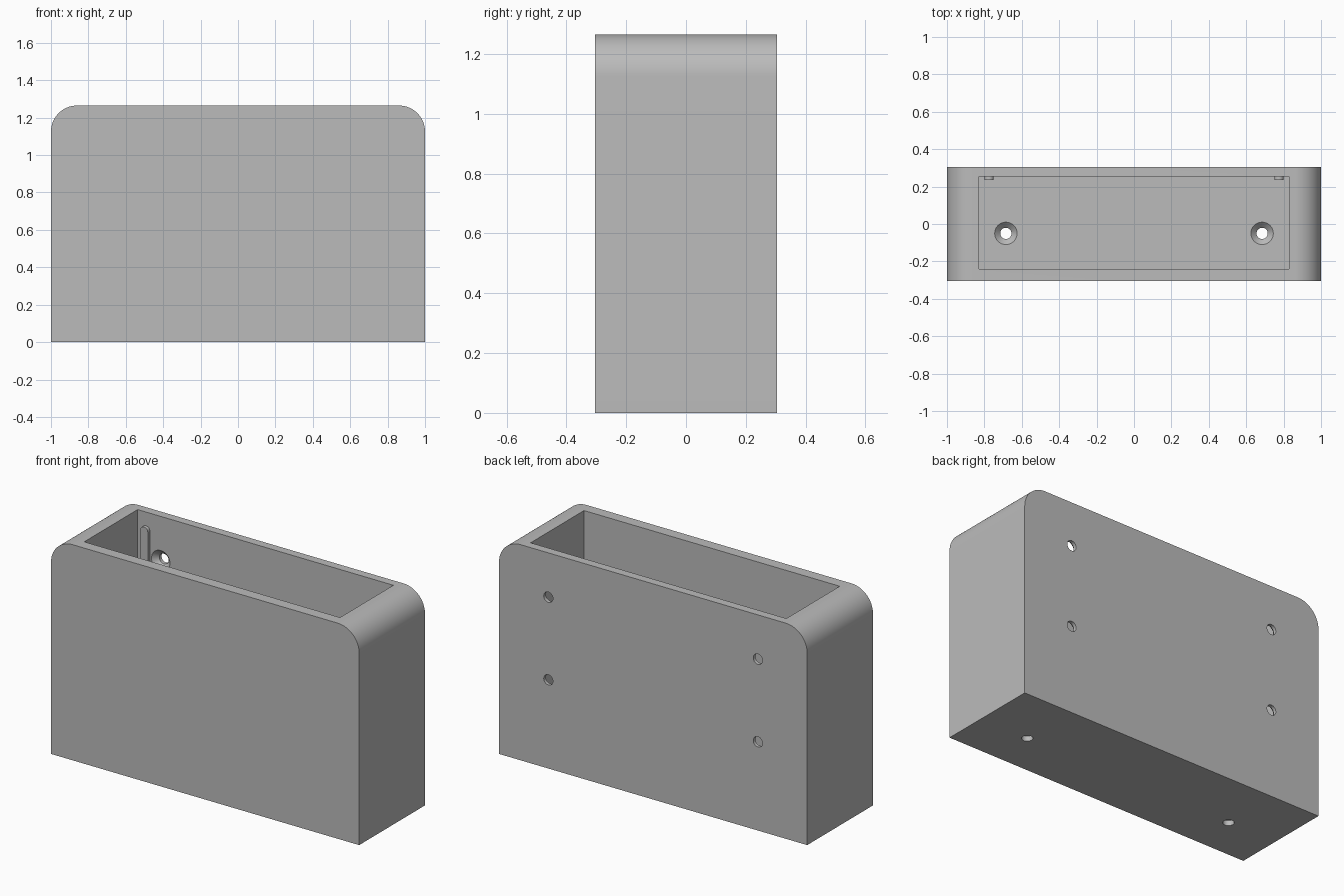
import bpy, bmesh, math
from mathutils import Matrix, Vector

if "Cube" in bpy.data.objects:
    bpy.data.objects.remove(bpy.data.objects["Cube"])

W, D, H, R = 1.0, 0.305, 1.265, 0.14      # half width, half depth, height, corner radius
FLOOR, BACK = 0.06, 0.255                 # floor top, inner face of back wall

grey = bpy.data.materials.new("grey")
grey.diffuse_color = (0.5, 0.5, 0.5, 1)
grey.use_nodes = True
grey.node_tree.nodes["Principled BSDF"].inputs["Base Color"].default_value = grey.diffuse_color


def make(name, bm):
    bmesh.ops.recalc_face_normals(bm, faces=bm.faces[:])
    me = bpy.data.meshes.new(name)
    bm.to_mesh(me)
    bm.free()
    ob = bpy.data.objects.new(name, me)
    bpy.context.collection.objects.link(ob)
    me.materials.append(grey)
    return ob


def prism(name, profile, y0, y1):
    """Extrude an x-z outline along y."""
    bm = bmesh.new()
    face = bm.faces.new([bm.verts.new((x, y0, z)) for x, z in profile])
    ext = bmesh.ops.extrude_face_region(bm, geom=[face])
    verts = [v for v in ext["geom"] if isinstance(v, bmesh.types.BMVert)]
    bmesh.ops.translate(bm, verts=verts, vec=(0, y1 - y0, 0))
    return make(name, bm)


def arc(cx, cz, r, a0, a1, n):
    return [(cx + r * math.cos(math.radians(a0 + (a1 - a0) * i / n)),
             cz + r * math.sin(math.radians(a0 + (a1 - a0) * i / n))) for i in range(n + 1)]


def screw_hole(name, inner_face, axis, wall):
    """Countersunk hole cutter; axis points from the inside outward."""
    bm = bmesh.new()
    n, profile = 32, [(0.06, -0.03), (0.06, 0), (0.03, 0.03), (0.03, wall + 0.03)]
    rings = [[bm.verts.new((r * math.cos(2 * math.pi * i / n), r * math.sin(2 * math.pi * i / n), t))
              for i in range(n)] for r, t in profile]
    for a, b in zip(rings, rings[1:]):
        for i in range(n):
            j = (i + 1) % n
            bm.faces.new((a[i], a[j], b[j], b[i]))
    bm.faces.new(rings[0])
    bm.faces.new(rings[-1])
    rot = Vector((0, 0, 1)).rotation_difference(Vector(axis)).to_matrix().to_4x4()
    bm.transform(Matrix.Translation(inner_face) @ rot)
    return make(name, bm)


# Holder body with two rounded top corners
body = prism("holder_body", [(-W, 0), (W, 0)] + arc(W - R, H - R, R, 0, 90, 20)
             + arc(-W + R, H - R, R, 90, 180, 20), -D, D)

# Open pocket, floor drain/screw holes and back wall screw holes
cutters = [prism("pocket_cutter", [(-0.83, FLOOR), (0.83, FLOOR), (0.83, 2), (-0.83, 2)], -0.24, BACK)]
for s in (-1, 1):
    cutters.append(screw_hole("floor_hole_cutter", (s * 0.685, -0.05, FLOOR), (0, 0, -1), FLOOR))
    for z in (0.52, 1.005):
        cutters.append(screw_hole("back_hole_cutter", (s * 0.68, BACK, z), (0, 1, 0), D - BACK))

bpy.context.view_layer.objects.active = body
body.select_set(True)
for c in cutters:
    mod = body.modifiers.new("cut", 'BOOLEAN')
    mod.object, mod.operation, mod.solver = c, 'DIFFERENCE', 'EXACT'
    bpy.ops.object.modifier_apply(modifier=mod.name)
    bpy.data.objects.remove(c)

# Round-topped guide ribs on the inside of the back wall
ribs = [prism("guide_rib", [(x - 0.025, FLOOR - 0.005), (x + 0.025, FLOOR - 0.005)]
              + arc(x, 1.16, 0.025, 0, 180, 12), 0.235, BACK + 0.005) for x in (-0.775, 0.775)]

# Smooth the rounded surfaces, keep edges sharp
for ob in [body] + ribs:
    bpy.ops.object.select_all(action='DESELECT')
    ob.select_set(True)
    bpy.context.view_layer.objects.active = ob
    bpy.ops.object.shade_smooth_by_angle(angle=math.radians(30))
